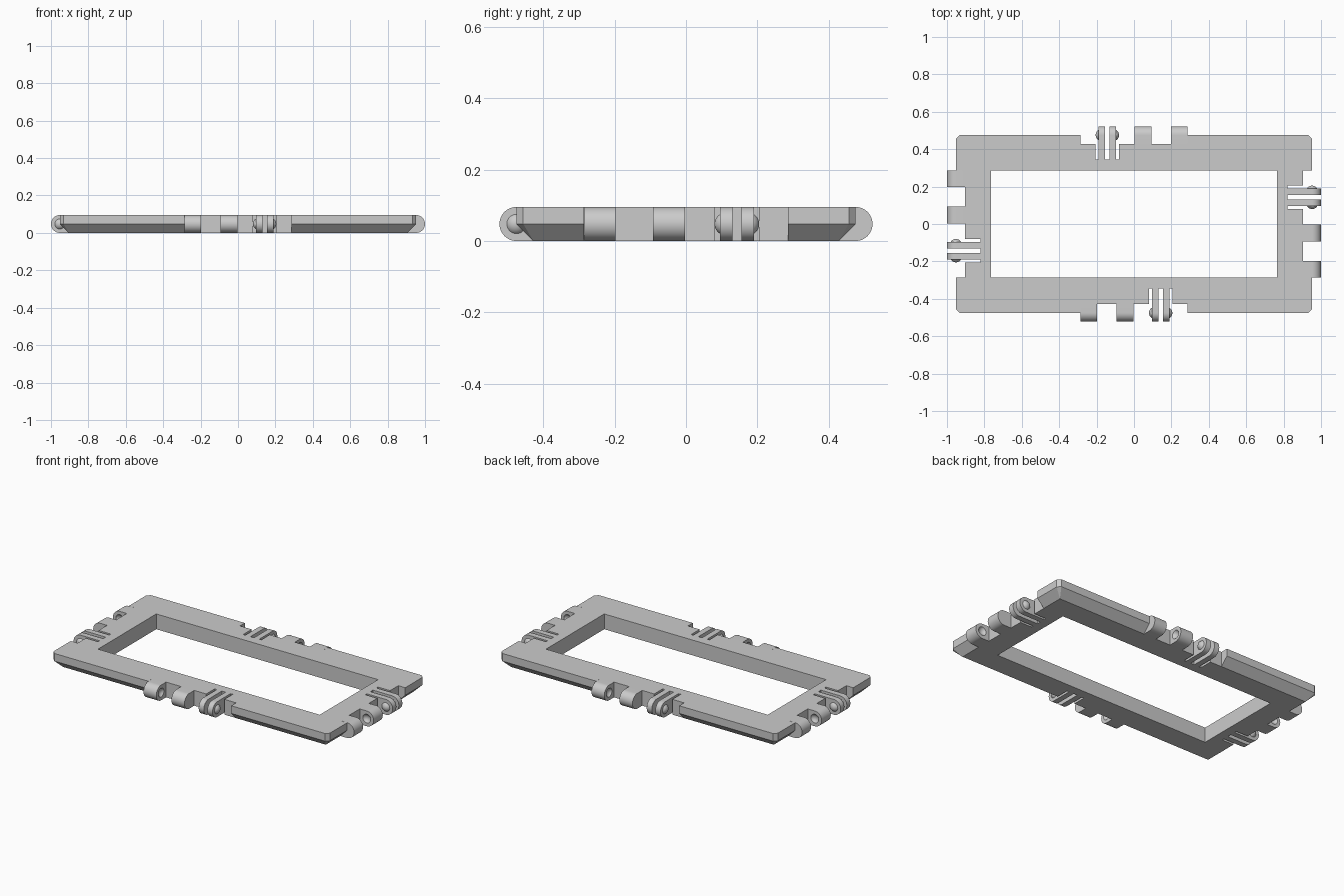
import bpy, bmesh, math
from mathutils import Vector, Matrix

if "Cube" in bpy.data.objects:
    bpy.data.objects.remove(bpy.data.objects["Cube"], do_unlink=True)

R = 0.0476                      # hinge radius, half the plate thickness
HALF_X, HALF_Y = 0.9524, 0.475  # outer edge of the plate, also the hinge axes
RIM = 0.188                     # width of the frame border
RECESS, SLOT_END = 0.048, 0.131 # depths measured inward from the hinge axis
POCKET = 0.286                  # half length of a hinge pocket
PRONGS = [(0.095, 0.13), (0.155, 0.19)]
SLOTS = [(0.08, 0.095), (0.13, 0.155), (0.19, 0.205)]
BALL, BALL_OUT = 0.032, 0.015   # snap ball radius and how far it protrudes

grey = bpy.data.materials.new("grey plastic")
grey.use_nodes = True
grey.diffuse_color = (0.6, 0.6, 0.6, 1)
grey.node_tree.nodes["Principled BSDF"].inputs["Base Color"].default_value = (0.6, 0.6, 0.6, 1)


def add_object(name, bm):
    bmesh.ops.recalc_face_normals(bm, faces=bm.faces)
    mesh = bpy.data.meshes.new(name)
    bm.to_mesh(mesh)
    bm.free()
    mesh.materials.append(grey)
    ob = bpy.data.objects.new(name, mesh)
    bpy.context.collection.objects.link(ob)
    return ob


def prism(bm, points, direction):
    """Extrude a closed outline along a vector; return its vertices."""
    face = bm.faces.new([bm.verts.new(p) for p in points])
    new = bmesh.ops.extrude_face_region(bm, geom=[face], use_keep_orig=True)["geom"]
    moved = [v for v in new if isinstance(v, bmesh.types.BMVert)]
    bmesh.ops.translate(bm, verts=moved, vec=direction)
    return list(face.verts) + moved


def cut(ob, bm):
    cutter = add_object("cutter", bm)
    cutter.hide_render = True
    mod = ob.modifiers.new("cut", "BOOLEAN")
    mod.operation, mod.solver, mod.object = "DIFFERENCE", "EXACT", cutter
    bpy.context.view_layer.objects.active = ob
    bpy.ops.object.modifier_apply(modifier=mod.name)
    bpy.data.objects.remove(cutter, do_unlink=True)


def smooth(ob):
    ob.data.shade_smooth()
    ob.data.set_sharp_from_angle(angle=math.radians(30))


def side_matrix(k):
    """Place a hinge part, built for an edge facing -y, on one of the four sides."""
    reach = HALF_X if k % 2 else HALF_Y
    return Matrix.Rotation(k * math.pi / 2, 4, "Z") @ Matrix.Translation((0, -reach, 0))


def sphere(bm, x):
    bmesh.ops.create_uvsphere(bm, u_segments=32, v_segments=24, radius=BALL,
                              matrix=Matrix.Translation((x, 0, R)) @ Matrix.Rotation(math.pi / 2, 4, "Y"))


def rounded_block(name, a, b):
    """Tab from the recess wall to a round nose around the hinge axis."""
    bm = bmesh.new()
    arc = [math.pi / 2 + math.pi * i / 24 for i in range(25)]
    outline = [(a, RECESS, 0), (a, RECESS, 2 * R)]
    outline += [(a, R * math.cos(t), R + R * math.sin(t)) for t in arc]
    prism(bm, outline, (b - a, 0, 0))
    return add_object(name, bm)


# Plate: clipped corners, lower outer edge sloped inward
bm = bmesh.new()
clip = 0.019
for sx in (-1, 1):
    for sy in (-1, 1):
        for z in (R, 2 * R):
            bm.verts.new((sx * (HALF_X - clip), sy * HALF_Y, z))
            bm.verts.new((sx * HALF_X, sy * (HALF_Y - clip), z))
        bm.verts.new((sx * (HALF_X - R), sy * (HALF_Y - R), 0))
bmesh.ops.convex_hull(bm, input=bm.verts)
bmesh.ops.dissolve_limit(bm, angle_limit=0.01, verts=bm.verts, edges=bm.edges)
frame = add_object("frame", bm)

# Window opening and the four comb-shaped hinge pockets
bm = bmesh.new()
wx, wy = HALF_X - RIM, HALF_Y - RIM
up = Vector((0, 0, 0.3))
prism(bm, [(x, y, -0.1) for x, y in ((-wx, -wy), (wx, -wy), (wx, wy), (-wx, wy))], up)
comb = [(-POCKET, -0.1), (POCKET, -0.1), (POCKET, RECESS)]
for a, b in reversed(SLOTS):
    comb += [(b, RECESS), (b, SLOT_END), (a, SLOT_END), (a, RECESS)]
comb.append((-POCKET, RECESS))
for k in range(4):
    verts = prism(bm, [(x, y, -0.1) for x, y in comb], up)
    bmesh.ops.transform(bm, matrix=side_matrix(k), verts=verts)
cut(frame, bm)

# Knuckles with facing sockets
parts = []
outer = rounded_block("outer_knuckle", -0.285, -0.197)
inner = rounded_block("inner_knuckle", -0.093, -0.003)
for ob, x in ((outer, -0.197 - BALL_OUT + BALL), (inner, -0.093 + BALL_OUT - BALL)):
    bm = bmesh.new()
    sphere(bm, x)
    cut(ob, bm)
    parts.append(ob)

# Spring prongs, each with a snap ball on its outward face
for name, (a, b), sign in zip(("first", "second"), PRONGS, (-1, 1)):
    parts.append(rounded_block(name + "_prong", a, b))
    face_x = a if sign < 0 else b
    bm = bmesh.new()
    sphere(bm, face_x + sign * (BALL_OUT - BALL))
    bmesh.ops.bisect_plane(bm, geom=bm.verts[:] + bm.edges[:] + bm.faces[:],
                           plane_co=(face_x, 0, 0), plane_no=(sign, 0, 0), clear_inner=True)
    parts.append(add_object(name + "_snap_ball", bm))

# Repeat the hinge on all four sides
for part in parts:
    smooth(part)
    base = part.name
    for k, side in enumerate(("front", "left", "back", "right")):
        ob = part if k == 0 else part.copy()
        if k:
            bpy.context.collection.objects.link(ob)
        ob.name = side + "_" + base
        ob.matrix_world = side_matrix(k)
